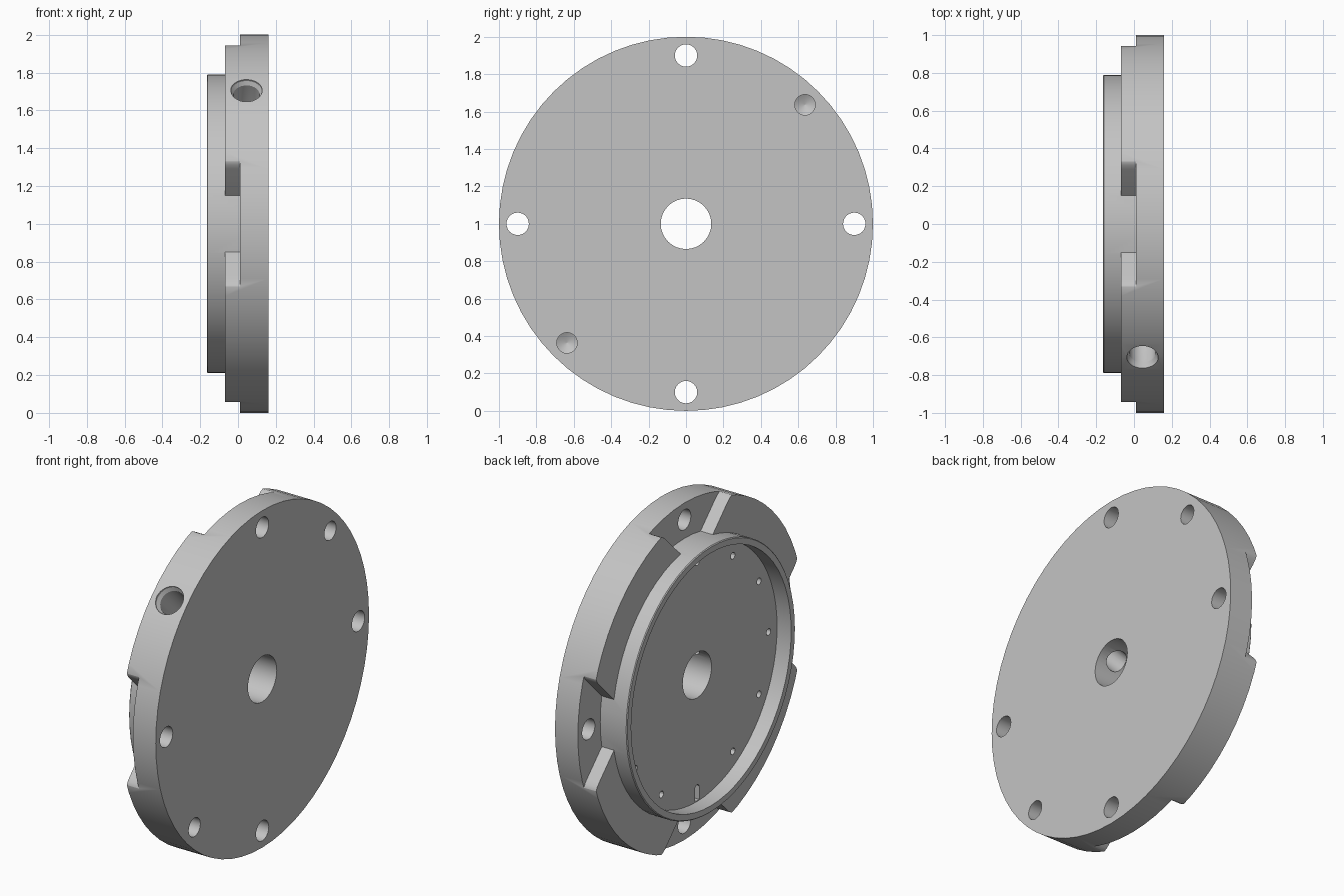
import bpy
import bmesh
import math
from mathutils import Matrix, Vector

cube = bpy.data.objects.get("Cube")
if cube:
    bpy.data.objects.remove(cube, do_unlink=True)

MID = Vector((0, 0, 1))  # disc centre; its axis runs along x

metal = bpy.data.materials.new("plain grey")
metal.use_nodes = True
GREY = (0.55, 0.55, 0.55, 1)
metal.diffuse_color = GREY
metal.node_tree.nodes["Principled BSDF"].inputs["Base Color"].default_value = GREY


def finish(bm, name):
    bmesh.ops.recalc_face_normals(bm, faces=bm.faces)
    mesh = bpy.data.meshes.new(name)
    bm.to_mesh(mesh)
    bm.free()
    mesh.materials.append(metal)
    ob = bpy.data.objects.new(name, mesh)
    bpy.context.collection.objects.link(ob)
    return ob


def lathe(name, start, axis, profile, sides):
    """Closed turned solid: profile holds (distance along axis, radius)."""
    axis = Vector(axis).normalized()
    side = axis.orthogonal().normalized()
    other = axis.cross(side)
    bm = bmesh.new()
    rings = []
    for dist, radius in profile:
        ring = []
        for i in range(sides):
            a = math.tau * i / sides
            ring.append(bm.verts.new(Vector(start) + axis * dist
                        + (side * math.cos(a) + other * math.sin(a)) * radius))
        rings.append(ring)
    for low, high in zip(rings, rings[1:]):
        for i in range(sides):
            j = (i + 1) % sides
            bm.faces.new((low[i], low[j], high[j], high[i]))
    bm.faces.new(rings[0])
    bm.faces.new(rings[-1])
    return finish(bm, name)


def prism(name, outline, x0, x1, turn):
    """Outline of (radial, tangential) points, extruded along x and turned."""
    bm = bmesh.new()
    face = bm.faces.new([bm.verts.new((x0, u, v)) for u, v in outline])
    new = bmesh.ops.extrude_face_region(bm, geom=[face])["geom"]
    bmesh.ops.translate(bm, vec=(x1 - x0, 0, 0),
                        verts=[g for g in new if isinstance(g, bmesh.types.BMVert)])
    bmesh.ops.transform(bm, verts=bm.verts,
                        matrix=Matrix.Translation(MID) @ Matrix.Rotation(turn, 4, 'X'))
    return finish(bm, name)


def combine(target, tool, operation):
    mod = target.modifiers.new(operation, 'BOOLEAN')
    mod.operation = operation
    mod.solver = 'EXACT'
    mod.object = tool
    bpy.context.view_layer.objects.active = target
    bpy.ops.object.modifier_apply(modifier=mod.name)
    bpy.data.objects.remove(tool, do_unlink=True)


def cut(tool):
    combine(plate, tool, 'DIFFERENCE')


def around(radius, angle, x=0):
    return Vector((x, radius * math.cos(angle), 1 + radius * math.sin(angle)))


X = (1, 0, 0)
plate = lathe("flange_plate", MID, X, [(-0.07, 1), (0.16, 1)], 64)

# Flared recesses between the four raised pads, with rounded rim corners
half = [(0.70, 0.075), (0.915, 0.29), (0.933, 0.311), (0.942, 0.33),
        (0.943, 0.345), (0.937, 0.365), (1.1, 0.365)]
outline = half + [(u, -v) for u, v in reversed(half)]
for k in range(4):
    cut(prism("recess_cutter", outline, -0.2, 0.01, k * math.pi / 2))

# Raised ring with its shallow cavity
combine(plate, lathe("ring", MID, X, [(-0.165, 0.785), (-0.16, 0.79), (0.05, 0.79)], 64), 'UNION')
cut(lathe("cavity_cutter", MID, X, [(-0.3, 0.75), (-0.073, 0.75)], 64))

# Centre bore and four mounting holes
cut(lathe("centre_cutter", MID, X, [(-0.3, 0.135), (0.3, 0.135)], 32))
for k in range(4):
    cut(lathe("mount_cutter", around(0.9, k * math.pi / 2), X, [(-0.3, 0.06), (0.3, 0.06)], 24))

# Two blind holes with conical bottoms in the flat face
for angle in (math.pi / 4, math.pi * 5 / 4):
    cut(lathe("blind_cutter", around(0.9, angle), X,
              [(0.03, 0.002), (0.06, 0.055), (0.3, 0.055)], 24))

# Small screw holes on the cavity floor, and a slot at the bottom
for k in range(12):
    cut(lathe("screw_cutter", around(0.67, k * math.pi / 6), X, [(-0.15, 0.02), (-0.02, 0.02)], 12))
slot = [(0.67, 0.02), (0.745, 0.02), (0.745, -0.02), (0.67, -0.02)]
cut(prism("slot_cutter", slot, -0.15, -0.035, -math.pi / 2))

# Radial port from the rim to the centre bore, chamfered at its mouth
cut(lathe("port_cutter", (0.045, 0, 1), (0, -1, 1),
          [(0.05, 0.06), (0.5, 0.06), (0.52, 0.07), (0.965, 0.07), (0.985, 0.083), (1.1, 0.083)], 32))

bpy.ops.object.select_all(action='DESELECT')
plate.select_set(True)
bpy.context.view_layer.objects.active = plate
bpy.ops.object.shade_smooth_by_angle(angle=math.radians(30))
